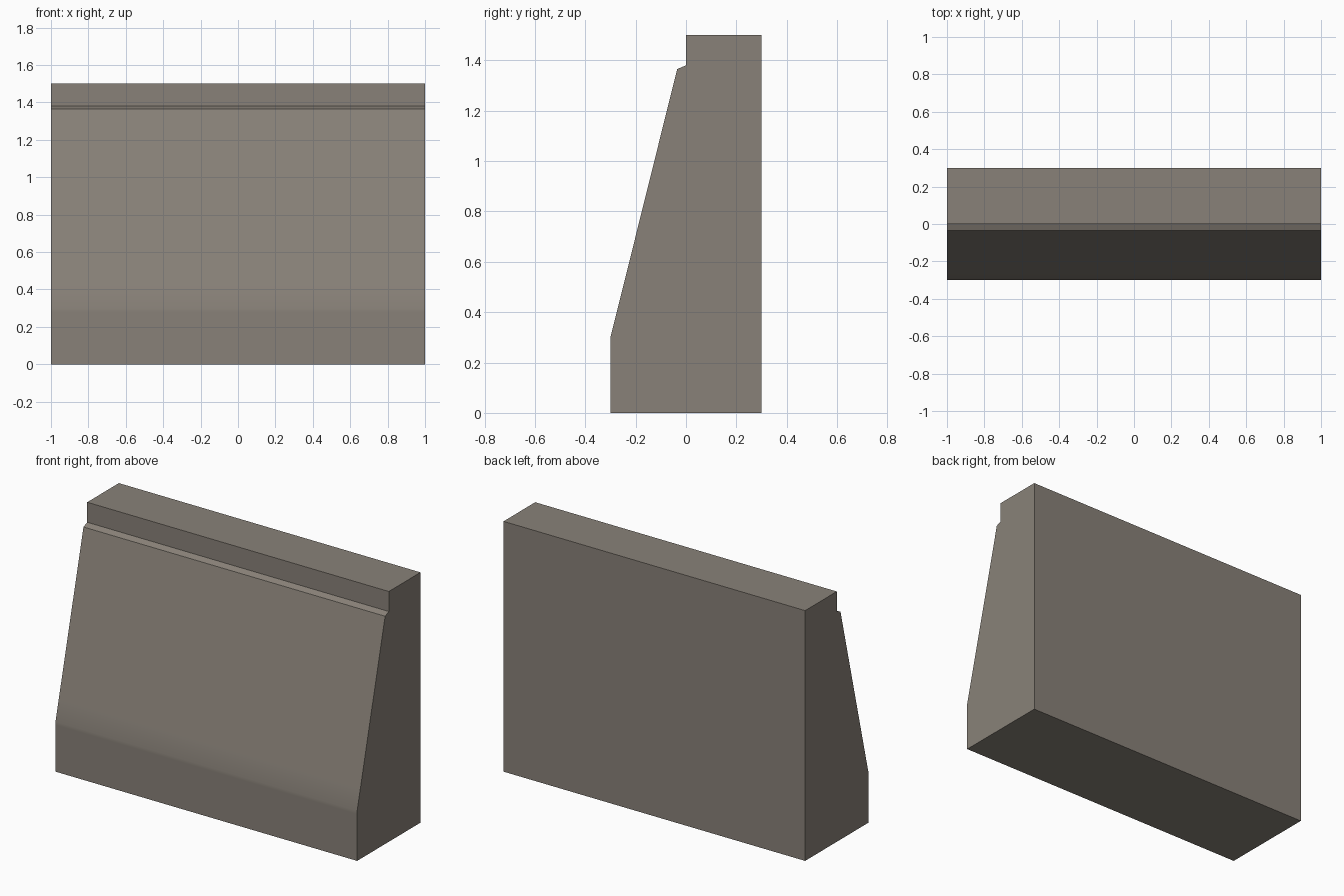
import bpy
import bmesh
import math

cube = bpy.data.objects.get("Cube")
if cube:
    bpy.data.objects.remove(cube, do_unlink=True)

# Concrete colour
concrete = bpy.data.materials.new("warm_grey_concrete")
colour = (0.25, 0.222, 0.19, 1)
concrete.diffuse_color = colour
concrete.use_nodes = True
concrete.node_tree.nodes["Principled BSDF"].inputs["Base Color"].default_value = colour

# Side profile (y, z): plinth, sloped front face, small ledge, upright cap.
# Extra points beside the plinth edge keep its soft shading narrow.
profile = [
    (-0.3, 0), (0.3, 0), (0.3, 1.5), (0, 1.5), (0, 1.38),
    (-0.035, 1.365), (-0.27, 0.42), (-0.3, 0.3), (-0.3, 0.28),
]

# Wall body: the profile swept along x
bm = bmesh.new()
end = bm.faces.new([bm.verts.new((-1, y, z)) for y, z in profile])
swept = bmesh.ops.extrude_face_region(bm, geom=[end], use_keep_orig=True)
moved = [v for v in swept["geom"] if isinstance(v, bmesh.types.BMVert)]
bmesh.ops.translate(bm, verts=moved, vec=(2, 0, 0))
bmesh.ops.recalc_face_normals(bm, faces=bm.faces)

mesh = bpy.data.meshes.new("barrier_wall")
bm.to_mesh(mesh)
bm.free()
mesh.materials.append(concrete)
wall = bpy.data.objects.new("barrier_wall", mesh)
bpy.context.collection.objects.link(wall)

# Soft plinth edge, all other edges sharp
bpy.ops.object.select_all(action="DESELECT")
wall.select_set(True)
bpy.context.view_layer.objects.active = wall
bpy.ops.object.shade_smooth_by_angle(angle=math.radians(20))
